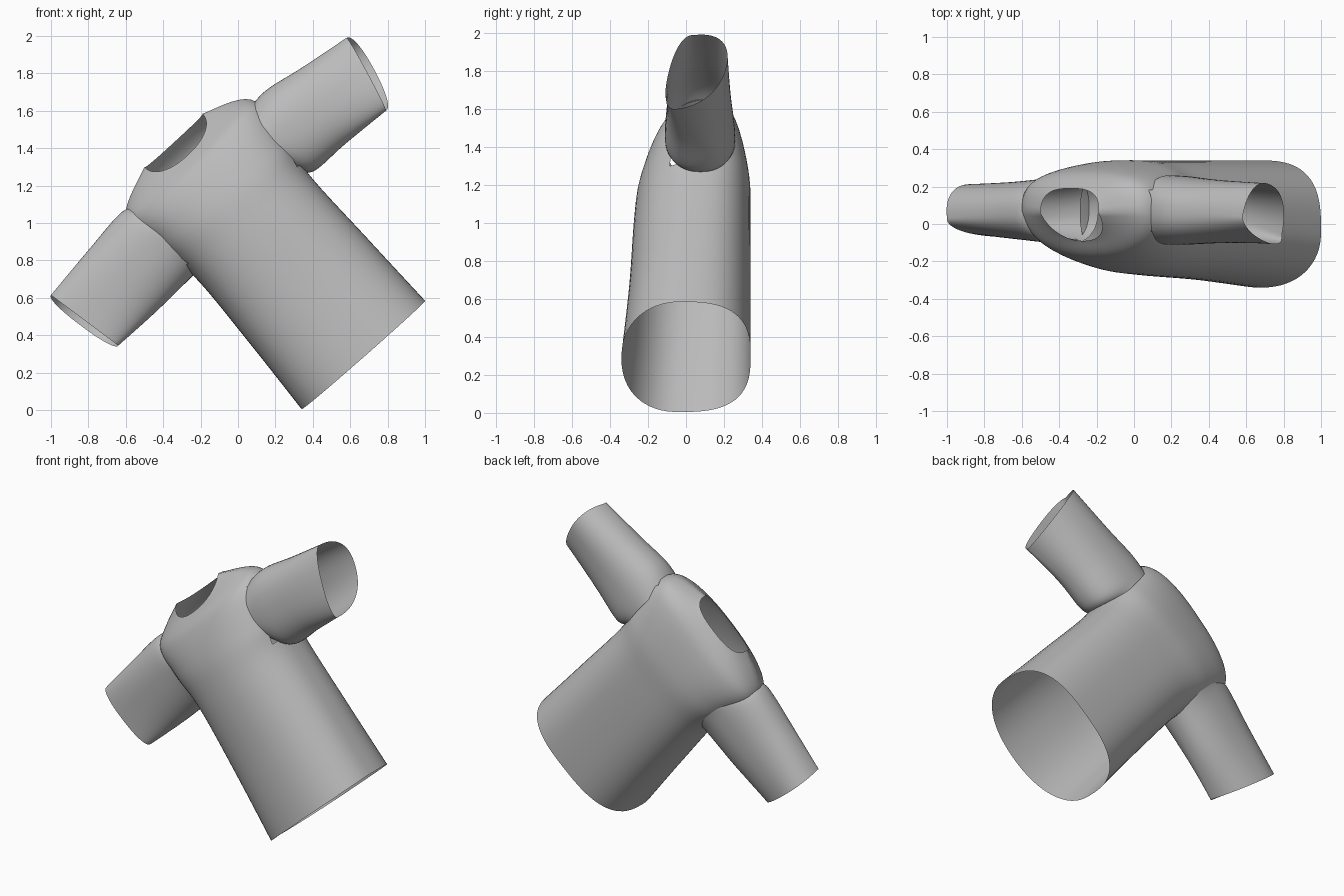
import bpy, bmesh, math
from mathutils import Vector

cube = bpy.data.objects.get("Cube")
if cube:
    bpy.data.objects.remove(cube, do_unlink=True)

grey = bpy.data.materials.new("plain grey cloth")
grey.use_nodes = True
grey.diffuse_color = (0.5, 0.5, 0.5, 1)
grey.node_tree.nodes["Principled BSDF"].inputs["Base Color"].default_value = (0.5, 0.5, 0.5, 1)

SIDES, STEPS = 64, 8


def ring_points(a, b, front, back, front_shift, back_shift, pf, pb):
    """Rounded loop through side points a and b, bulging to front and back."""
    across = b - a
    axis = Vector((-across.z, 0, across.x)).normalized()
    mid = (a.y + b.y) / 2
    points = []
    for i in range(SIDES):
        t = math.tau * i / SIDES
        c, s = math.cos(t), math.sin(t)
        is_front = s < 0
        power = 2 / (pf if is_front else pb)
        side = math.copysign(abs(c) ** power, c)
        bulge = abs(s) ** power
        p = a.lerp(b, (side + 1) / 2)
        p.y += ((front if is_front else back) - mid) * bulge
        points.append(p + axis * (front_shift if is_front else back_shift) * bulge)
    return points


def spline(p0, p1, p2, p3, t):
    return 0.5 * (2 * p1 + (p2 - p0) * t + (2 * p0 - 5 * p1 + 4 * p2 - p3) * t * t
                  + (3 * p1 - p0 - 3 * p2 + p3) * t ** 3)


def cloth_tube(name, rings, pf, pb, hole=None):
    """Open tube lofted through the rings; hole(row, cos) leaves faces out."""
    keys = [ring_points(Vector(a), Vector(b), *rest, pf, pb) for a, b, *rest in rings]
    keys = [keys[0]] + keys + [keys[-1]]
    rows = []
    for k in range(1, len(keys) - 2):
        for j in range(STEPS):
            rows.append([spline(*q, j / STEPS) for q in zip(*keys[k - 1:k + 3])])
    rows.append(keys[-1])
    bm = bmesh.new()
    grid = [[bm.verts.new(p) for p in row] for row in rows]
    for r in range(len(grid) - 1):
        for i in range(SIDES):
            c = math.cos(math.tau * (i + 0.5) / SIDES)
            if hole and hole((r + 0.5) / STEPS, c):
                continue
            j = (i + 1) % SIDES
            bm.faces.new((grid[r][i], grid[r][j], grid[r + 1][j], grid[r + 1][i]))
    loose = [v for v in bm.verts if not v.link_faces]
    bmesh.ops.delete(bm, geom=loose, context='VERTS')
    mesh = bpy.data.meshes.new(name)
    bm.to_mesh(mesh)
    bm.free()
    mesh.materials.append(grey)
    for f in mesh.polygons:
        f.use_smooth = True
    obj = bpy.data.objects.new(name, mesh)
    bpy.context.collection.objects.link(obj)
    return obj


# Each ring: side point, side point, front y, back y, front shift, back shift
# Body from hem to neckline, with open armholes under the sleeves
cloth_tube("shirt_body", [
    ((0.34, -0.03, 0.005), (1.0, -0.03, 0.585), -0.34, 0.34, -0.01, 0),
    ((0.06, 0.0, 0.36), (0.69, 0.0, 0.92), -0.3, 0.34, 0, 0),
    ((-0.23, 0.04, 0.71), (0.38, 0.04, 1.26), -0.275, 0.34, 0, 0),
    ((-0.44, 0.06, 0.88), (0.26, 0.06, 1.46), -0.25, 0.335, -0.02, 0),
    ((-0.6, 0.07, 1.04), (0.07, 0.07, 1.66), -0.18, 0.28, -0.07, 0),
    ((-0.5, 0.06, 1.3), (-0.19, 0.06, 1.585), -0.09, 0.19, -0.11, -0.01),
], 2.2, 2.8, hole=lambda row, c: 2.3 < row < 3.9 and abs(c) > 0.93)

# Sleeves from inside the armholes to the open cuffs
cloth_tube("left_sleeve", [
    ((0.06, 0.08, 1.61), (0.32, 0.08, 1.28), -0.11, 0.26, 0, 0),
    ((0.15, 0.07, 1.71), (0.41, 0.07, 1.28), -0.11, 0.255, 0, 0),
    ((0.34, 0.06, 1.83), (0.57, 0.03, 1.42), -0.1, 0.235, 0, 0),
    ((0.58, 0.04, 1.99), (0.79, -0.06, 1.6), -0.09, 0.21, 0.01, 0.05),
], 2.3, 2.3)
cloth_tube("right_sleeve", [
    ((-0.53, 0.08, 1.07), (-0.19, 0.08, 0.77), -0.11, 0.26, 0, 0),
    ((-0.62, 0.07, 1.06), (-0.27, 0.07, 0.69), -0.1, 0.245, 0, 0),
    ((-0.8, 0.05, 0.855), (-0.45, 0.04, 0.515), -0.08, 0.225, 0, 0),
    ((-1.0, 0.03, 0.615), (-0.64, -0.02, 0.345), -0.06, 0.21, 0, -0.035),
], 2.3, 2.3)
